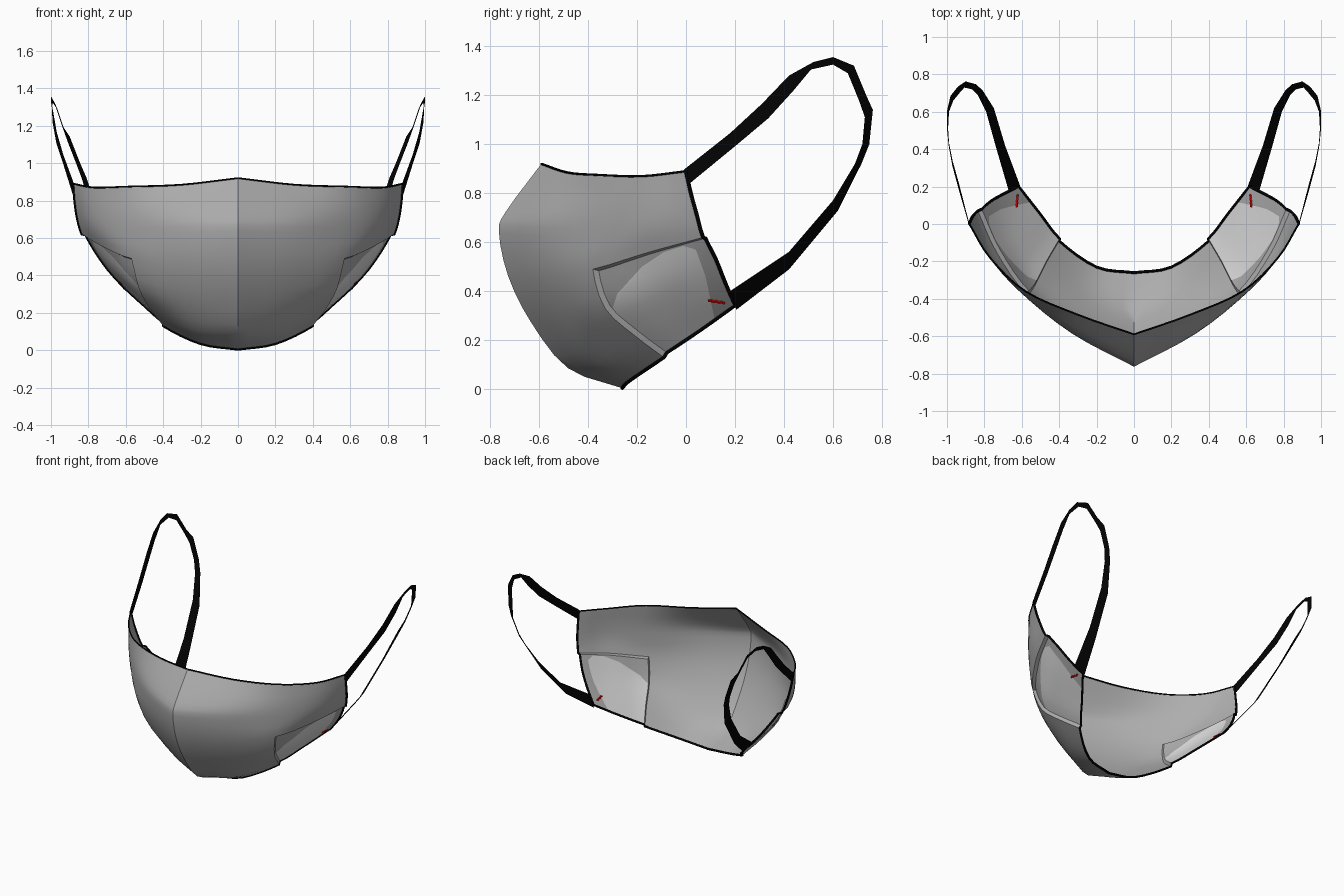
import bpy, bmesh, math
from mathutils import Vector
from mathutils.bvhtree import BVHTree

if "Cube" in bpy.data.objects:
    bpy.data.objects.remove(bpy.data.objects["Cube"])


def material(name, col):
    m = bpy.data.materials.new(name)
    m.diffuse_color = (*col, 1)
    m.use_nodes = True
    m.node_tree.nodes["Principled BSDF"].inputs["Base Color"].default_value = m.diffuse_color
    return m


GREY = material("grey_fabric", (0.42, 0.42, 0.42))
LIGHT = material("light_grey_fabric", (0.74, 0.74, 0.74))
BLACK = material("black_elastic", (0.001, 0.001, 0.001))
RED = material("red_stitch", (0.8, 0.0, 0.0))


def finish(ob, mats, angle=35):
    """Mirror to the other side, apply, shade."""
    bpy.ops.object.select_all(action='DESELECT')
    ob.select_set(True)
    bpy.context.view_layer.objects.active = ob
    for m in mats:
        ob.data.materials.append(m)
    if ob.type == 'CURVE':
        bpy.ops.object.convert(target='MESH')
        ob = bpy.context.object
    mod = ob.modifiers.new("mirror", 'MIRROR')
    mod.merge_threshold = 0.0005
    bpy.ops.object.convert(target='MESH')
    ob = bpy.context.object
    bpy.ops.object.shade_smooth_by_angle(angle=math.radians(angle))
    return ob


def mesh_object(name, bm):
    me = bpy.data.meshes.new(name)
    bm.to_mesh(me)
    ob = bpy.data.objects.new(name, me)
    bpy.context.collection.objects.link(ob)
    return ob


def tube(name, pts, radius, mat):
    cu = bpy.data.curves.new(name, 'CURVE')
    cu.dimensions = '3D'
    cu.bevel_depth = radius
    cu.bevel_resolution = 1
    sp = cu.splines.new('POLY')
    sp.points.add(len(pts) - 1)
    for p, c in zip(sp.points, pts):
        p.co = (*c, 1)
    ob = bpy.data.objects.new(name, cu)
    bpy.context.collection.objects.link(ob)
    return finish(ob, [mat], 60)


def smooth_line(pts, n):
    """Catmull-Rom resampling with n steps per span."""
    p = [2 * pts[0] - pts[1]] + pts + [2 * pts[-1] - pts[-2]]
    out = []
    for i in range(1, len(p) - 2):
        a, b, c, d = p[i - 1:i + 3]
        for k in range(n):
            t = k / n
            out.append(0.5 * (2 * b + (c - a) * t + (2 * a - 5 * b + 4 * c - d) * t * t
                              + (3 * b - a - 3 * c + d) * t ** 3))
    return out + [pts[-1]]


# Mask body: columns from centre ridge to side edge, each from top to bottom
COLS = [
    [(0, -.59, .92), (0, -.735, .725), (0, -.763, .64), (0, -.725, .46),
     (0, -.63, .27), (0, -.48, .085), (0, -.26, .005)],
    [(.3, -.485, .885), (.33, -.57, .725), (.33, -.585, .625), (.32, -.56, .46),
     (.29, -.48, .27), (.25, -.36, .115), (.2, -.23, .035)],
    [(.58, -.36, .875), (.61, -.36, .74), (.605, -.365, .61), (.57, -.38, .49),
     (.53, -.33, .33), (.47, -.21, .22), (.4, -.09, .13)],
    [(.77, -.18, .87), (.78, -.17, .77), (.77, -.165, .66), (.735, -.15, .56),
     (.68, -.1, .43), (.6, -.02, .32), (.52, .06, .23)],
    [(.88, 0, .89), (.873, .02, .80), (.86, .045, .71), (.835, .07, .62),
     (.78, .12, .52), (.71, .16, .42), (.63, .2, .33)],
]
NU, NV = 4, 3
cols = [smooth_line([Vector(p) for p in c], NV) for c in COLS]
rows = [smooth_line(list(r), NU) for r in zip(*cols)]
bm = bmesh.new()
grid = [[bm.verts.new(p) for p in r] for r in rows]
panel = []
for j in range(len(grid) - 1):
    for i in range(len(grid[0]) - 1):
        f = bm.faces.new((grid[j][i], grid[j + 1][i], grid[j + 1][i + 1], grid[j][i + 1]))
        if i >= 2 * NU and j >= 3 * NV:
            panel.append(f)
bm.normal_update()

# Recessed side panel below the cheek fold
bmesh.ops.inset_region(bm, faces=panel, thickness=0.015, depth=-0.018,
                       use_boundary=False, use_even_offset=True)
bm.normal_update()
bvh = BVHTree.FromBMesh(bm)

# Lighter rounded patch on the panel, cut along straight lines in side view (y, z)
OUTLINE = [(-.31, .30), (-.28, .39), (-.18, .50), (-.09, .56), (-.01, .585),
           (.04, .57), (.08, .46), (.12, .27)]
patch = set(panel)
for (y0, z0), (y1, z1) in zip(OUTLINE, OUTLINE[1:]):
    n = Vector((0, z0 - z1, y1 - y0))
    o = Vector((0, y0, z0))
    geom = list(patch) + list({e for f in patch for e in f.edges}) + \
        list({v for f in patch for v in f.verts})
    res = bmesh.ops.bisect_plane(bm, geom=geom, plane_co=o, plane_no=n, dist=1e-5)
    patch = {g for g in res['geom'] if isinstance(g, bmesh.types.BMFace)
             and n.dot(g.calc_center_median() - o) < 0}
for f in patch:
    f.material_index = 1

# Walk the open edge of the half mask for the trim
start = max((v for v in bm.verts if abs(v.co.x) < 1e-4), key=lambda v: v.co.z)
edge_pts, v, used = [start.co.copy()], start, set()
while True:
    nxt = None
    for e in v.link_edges:
        o = e.other_vert(v)
        if e.is_boundary and e not in used and max(abs(o.co.x), abs(v.co.x)) > 1e-4:
            used.add(e)
            nxt = o
            break
    if nxt is None:
        break
    v = nxt
    edge_pts.append(v.co.copy())
finish(mesh_object("mask_body", bm), [GREY, LIGHT])
corner = max(range(len(edge_pts)), key=lambda k: edge_pts[k].x)
tube("top_trim", edge_pts[:corner + 1], 0.005, BLACK)
tube("side_and_bottom_trim", edge_pts[corner:], 0.008, BLACK)

# Ear loops: flat band given by its outer and inner edge
BAND = [
    (.88, -.01, .895, .885, .015, .84), (.935, .18, 1.045, .935, .21, 1.0),
    (.97, .31, 1.165, .97, .335, 1.105), (.99, .42, 1.28, .99, .435, 1.215),
    (1.0, .52, 1.335, .995, .51, 1.305), (1.0, .6, 1.355, .99, .6, 1.325),
    (.98, .685, 1.32, .967, .66, 1.29), (.94, .735, 1.2, .93, .705, 1.18),
    (.90, .762, 1.14, .908, .73, 1.11), (.845, .747, 1.0, .865, .72, 1.0),
    (.81, .715, .92, .835, .69, .92), (.75, .62, .73, .79, .60, .77),
    (.69, .42, .49, .74, .42, .56), (.61, .205, .325, .67, .18, .40),
]
bm = bmesh.new()
prev = None
for b in BAND:
    cur = (bm.verts.new(b[:3]), bm.verts.new(b[3:]))
    if prev:
        bm.faces.new((prev[0], prev[1], cur[1], cur[0]))
    prev = cur
loop = mesh_object("ear_loop", bm)
sol = loop.modifiers.new("thickness", 'SOLIDIFY')
sol.thickness = 0.002
sol.offset = 0
finish(loop, [BLACK])

# Small red stitch mark near the lower corner of each side panel
path = []
for k in range(7):
    t = k / 6
    target = Vector((.635, .09 + .065 * t, .357 - .016 * t + (.003 if k % 2 else -.003)))
    path.append(bvh.find_nearest(target)[0])
tube("stitch_mark", path, 0.007, RED)
